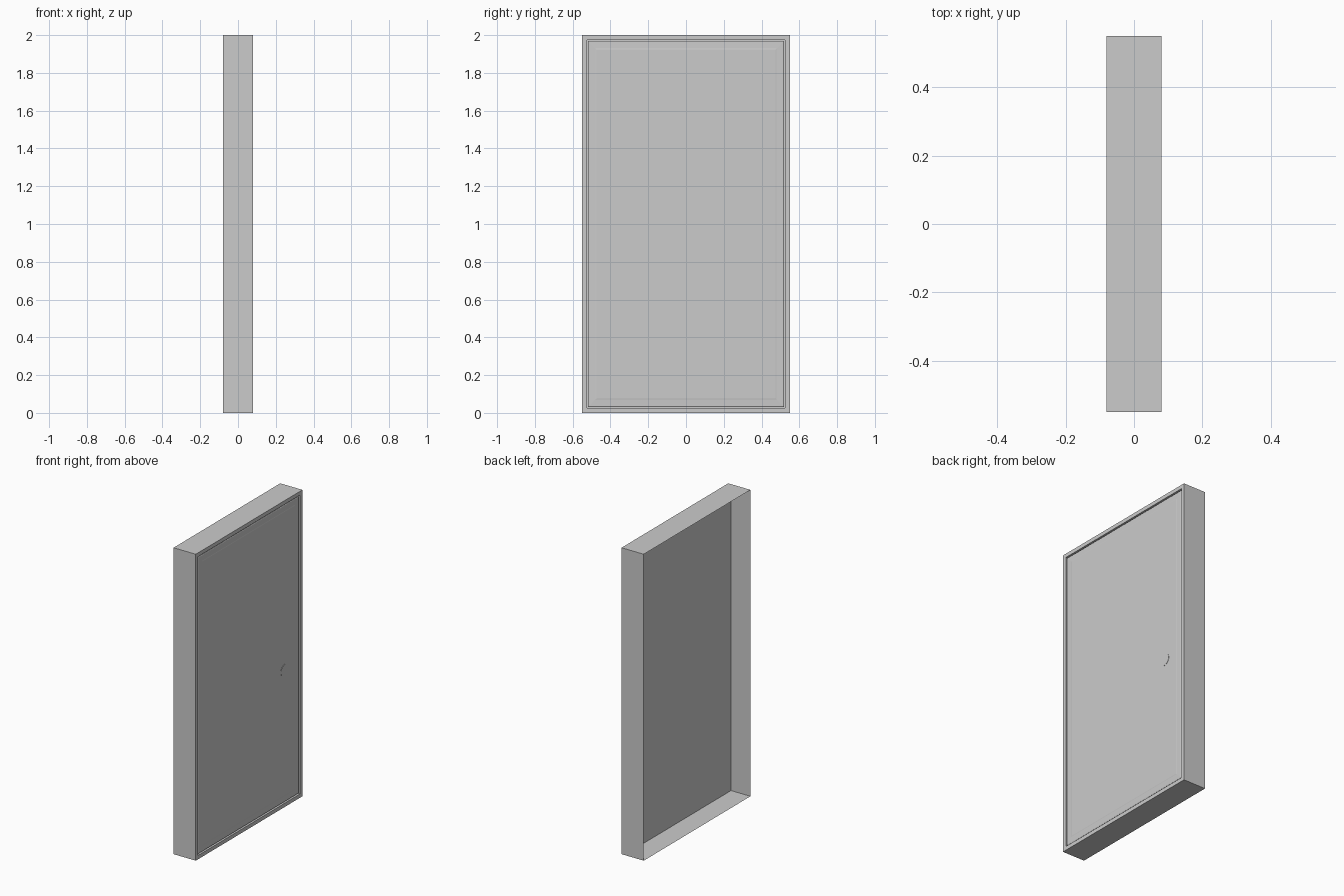
import bpy, bmesh, math
from mathutils import Matrix

if "Cube" in bpy.data.objects:
    bpy.data.objects.remove(bpy.data.objects["Cube"])

W, H = 0.55, 2.0   # half width, height


def make_object(name, bm, recalc=True):
    if recalc:
        bmesh.ops.recalc_face_normals(bm, faces=bm.faces)
    me = bpy.data.meshes.new(name)
    bm.to_mesh(me)
    bm.free()
    ob = bpy.data.objects.new(name, me)
    bpy.context.collection.objects.link(ob)
    return ob


def ring(bm, inset, x):
    w = W - inset
    return [bm.verts.new((x, y, z)) for y, z in
            ((-w, inset), (w, inset), (w, H - inset), (-w, H - inset))]


def rings(name, profile, cap):
    """Rectangular loops bridged in order, the last one optionally filled."""
    bm = bmesh.new()
    loops = [ring(bm, i, x) for i, x in profile]
    for a, b in zip(loops, loops[1:]):
        for k in range(4):
            n = (k + 1) % 4
            bm.faces.new((a[k], a[n], b[n], b[k]))
    if cap:
        bm.faces.new(loops[-1])
    return make_object(name, bm, recalc=False)


# thin outer frame, open at the back, with front rim and groove
rings("door_frame", [(0, -0.08), (0, 0.08), (0.025, 0.08), (0.025, 0.06)], False)

# door leaf with a shallow chamfered border
rings("door_panel", [(0.031, 0.06), (0.031, 0.074), (0.036, 0.076),
                     (0.07, 0.077), (0.075, 0.078)], True)

# flat backing set deep inside the frame
bm = bmesh.new()
bm.faces.new(list(reversed(ring(bm, 0, 0.06))))
make_object("door_back", bm, recalc=False)

# flush round handle plate
bm = bmesh.new()
bmesh.ops.create_cone(bm, cap_ends=True, segments=32, radius1=0.04, radius2=0.04, depth=0.01,
                      matrix=Matrix.Translation((0.075, 0.37, 0.89)) @ Matrix.Rotation(math.pi / 2, 4, 'Y'))
make_object("handle_plate", bm)
